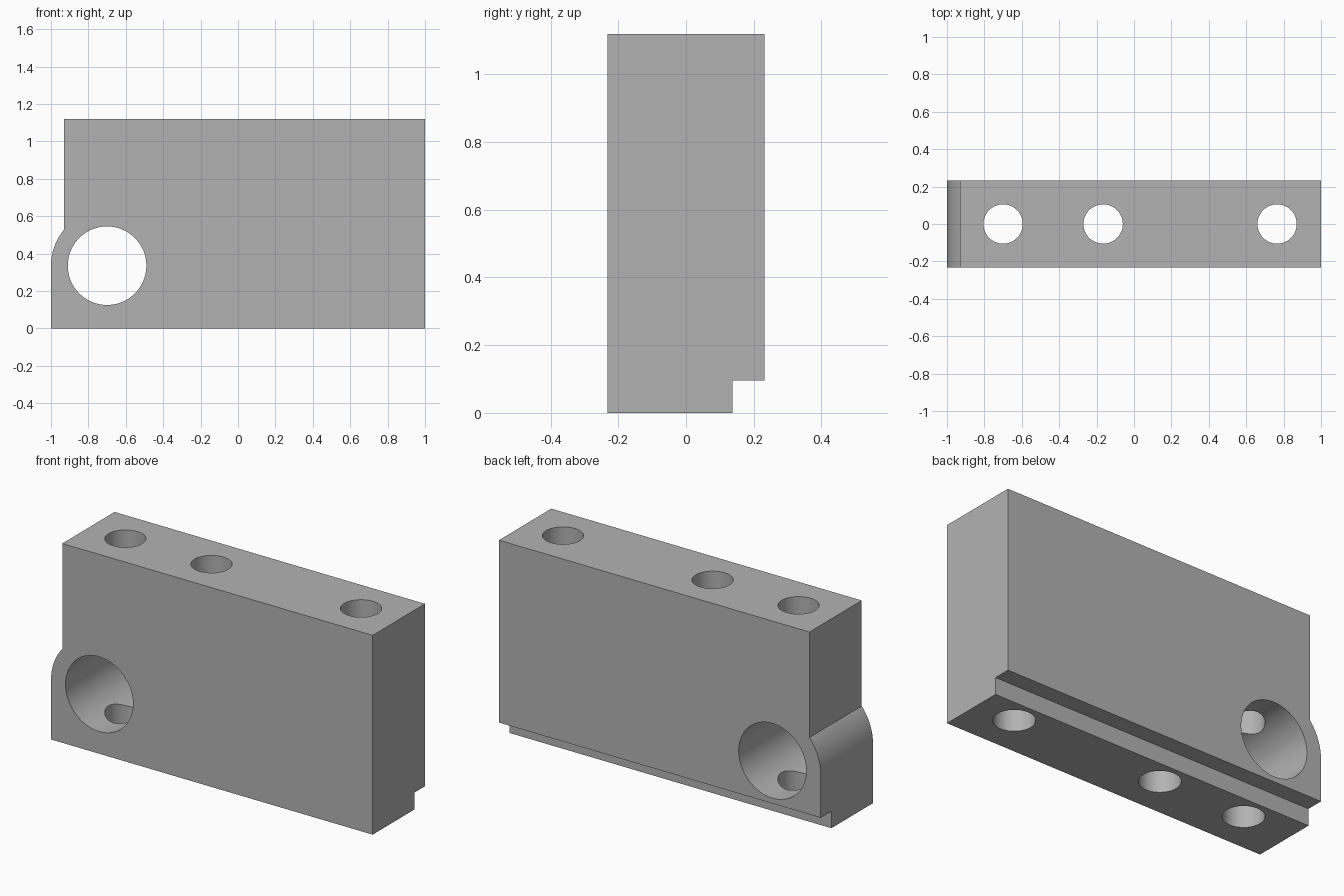
import bpy, bmesh, math
from mathutils import Matrix

cube = bpy.data.objects.get("Cube")
if cube:
    bpy.data.objects.remove(cube, do_unlink=True)

HALF_Y, TOP = 0.232, 1.12
BORE_X, BORE_Z, BORE_R, BOSS_R = -0.70, 0.335, 0.21, 0.30
SIDE_X = -0.93

grey = bpy.data.materials.new("plain grey")
grey.use_nodes = True
colour = (0.45, 0.45, 0.45, 1)
grey.diffuse_color = colour
grey.node_tree.nodes["Principled BSDF"].inputs["Base Color"].default_value = colour


def add_object(name, bm):
    bmesh.ops.recalc_face_normals(bm, faces=bm.faces)
    mesh = bpy.data.meshes.new(name)
    bm.to_mesh(mesh)
    bm.free()
    mesh.materials.append(grey)
    obj = bpy.data.objects.new(name, mesh)
    bpy.context.collection.objects.link(obj)
    return obj


def cylinder(name, radius, length, centre, along_y=False):
    bm = bmesh.new()
    turn = Matrix.Rotation(math.pi / 2 if along_y else 0, 4, "X")
    bmesh.ops.create_cone(bm, cap_ends=True, segments=96, radius1=radius, radius2=radius,
                          depth=length, matrix=Matrix.Translation(centre) @ turn)
    return add_object(name, bm)


def box(name, low, high):
    bm = bmesh.new()
    bmesh.ops.create_cube(bm, size=1)
    for v in bm.verts:
        v.co = [l + (h - l) * (c + 0.5) for l, h, c in zip(low, high, v.co)]
    return add_object(name, bm)


# Block: front outline with a rounded shoulder around the bore, extruded in depth
end = math.acos((SIDE_X - BORE_X) / BOSS_R)
steps = 16
outline = [(-1, 0), (1, 0), (1, TOP), (SIDE_X, TOP)]
for i in range(steps + 1):
    a = end + (math.pi - end) * i / steps
    outline.append((BORE_X + BOSS_R * math.cos(a), BORE_Z + BOSS_R * math.sin(a)))
bm = bmesh.new()
face = bm.faces.new([bm.verts.new((x, -HALF_Y, z)) for x, z in outline])
extruded = bmesh.ops.extrude_face_region(bm, geom=[face])["geom"]
bmesh.ops.translate(bm, vec=(0, 2 * HALF_Y, 0),
                    verts=[g for g in extruded if isinstance(g, bmesh.types.BMVert)])
block = add_object("clamp_block", bm)

# Cutters: rear bottom rebate, cross bore and three vertical holes
cutters = [
    box("rebate_cutter", (-1.1, 0.137, -0.1), (1.1, 0.4, 0.095)),
    cylinder("cross_bore_cutter", BORE_R, 1, (BORE_X, 0, BORE_Z), along_y=True),
]
for i, x in enumerate((BORE_X, -0.165, 0.765)):
    cutters.append(cylinder(f"bolt_hole_cutter_{i + 1}", 0.105, 2, (x, 0, TOP / 2)))

bpy.ops.object.select_all(action="DESELECT")
bpy.context.view_layer.objects.active = block
block.select_set(True)
for cutter in cutters:
    cutter.hide_render = True
    mod = block.modifiers.new(cutter.name, "BOOLEAN")
    mod.operation, mod.solver, mod.object = "DIFFERENCE", "EXACT", cutter
    bpy.ops.object.modifier_apply(modifier=mod.name)
for cutter in cutters:
    bpy.data.objects.remove(cutter, do_unlink=True)

bpy.ops.object.shade_smooth_by_angle(angle=math.radians(25))
